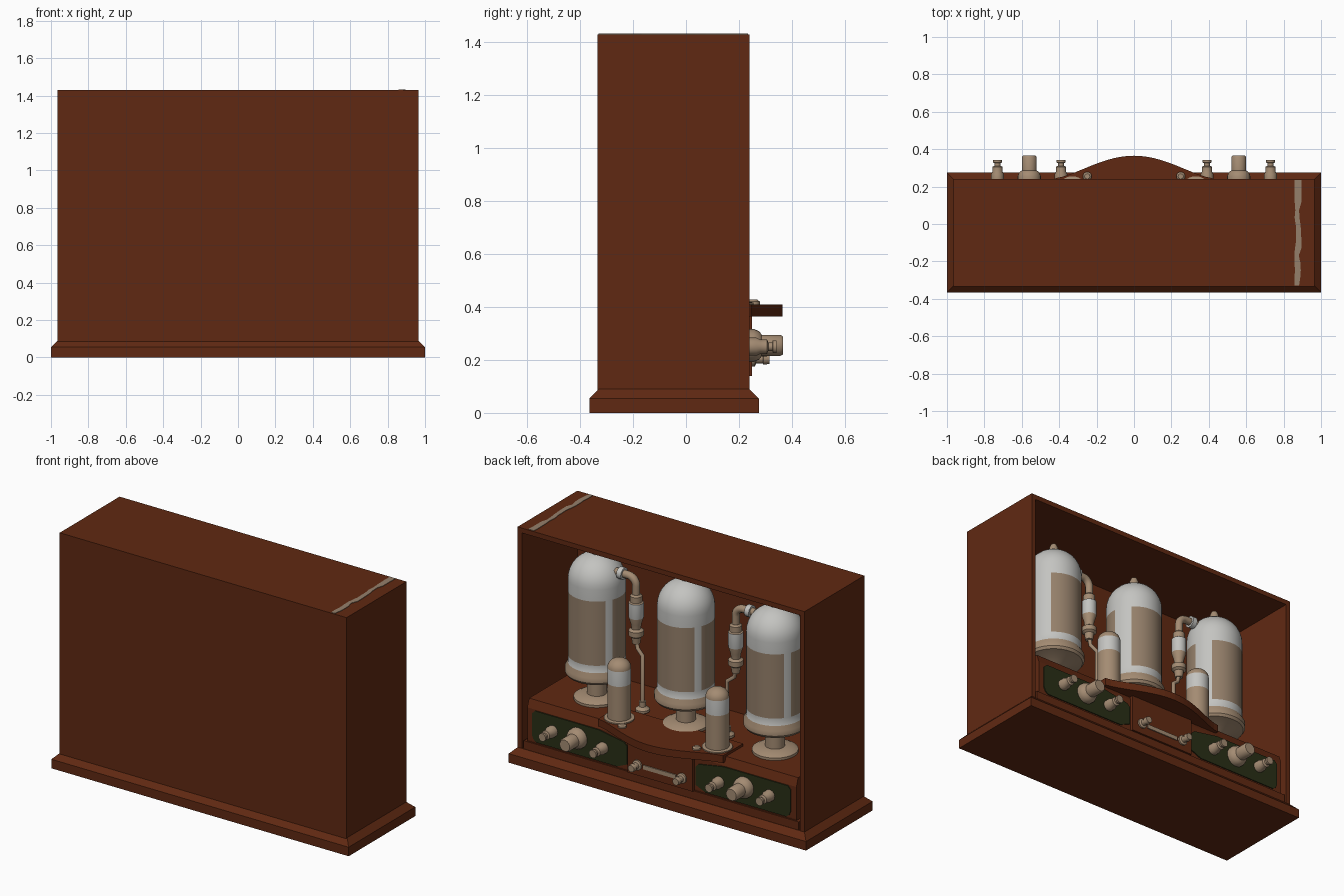
import bpy, bmesh, math, random
from mathutils import Vector

if "Cube" in bpy.data.objects:
    bpy.data.objects.remove(bpy.data.objects["Cube"])
random.seed(4)

def material(name, col):
    m = bpy.data.materials.new(name)
    m.diffuse_color = (*col, 1)
    m.use_nodes = True
    m.node_tree.nodes["Principled BSDF"].inputs["Base Color"].default_value = m.diffuse_color
    return m

BROWN = material("red brown wood", (.118, .022, .006))
TAN = material("tan metal", (.37, .26, .17))
LABEL = material("dull tan band", (.30, .215, .145))
WHITE = material("pale glass", (.55, .55, .53))
GREEN = material("dark green panel", (.022, .028, .008))

def finish(bm, name, mats, loc=(0, 0, 0), rot=(0, 0, 0), smooth=True):
    bmesh.ops.recalc_face_normals(bm, faces=bm.faces)
    me = bpy.data.meshes.new(name)
    bm.to_mesh(me)
    bm.free()
    for m in mats:
        me.materials.append(m)
    if smooth:
        for p in me.polygons:
            p.use_smooth = True
        me.set_sharp_from_angle(angle=math.radians(35))
    ob = bpy.data.objects.new(name, me)
    ob.location, ob.rotation_euler = loc, rot
    bpy.context.collection.objects.link(ob)
    return ob

def box_bm(lo, hi):
    bm = bmesh.new()
    bmesh.ops.create_cube(bm, size=1)
    for v in bm.verts:
        v.co = [lo[i] + (v.co[i] + .5) * (hi[i] - lo[i]) for i in range(3)]
    return bm

def box(name, lo, hi, mat):
    return finish(box_bm(lo, hi), name, [mat], smooth=False)

def prism(name, pts, depth, mat):
    """Extrude a polygon of 3D points along the vector depth."""
    bm = bmesh.new()
    f = bm.faces.new([bm.verts.new(p) for p in pts])
    top = bmesh.ops.extrude_face_region(bm, geom=[f])["geom"]
    # keep the starting cap as the closed end
    if len(bm.faces) < len(pts) + 2:
        bm.faces.new([v for v in f.verts] if f.is_valid else
                     [v for v in bm.verts if v not in top][:len(pts)])
    bmesh.ops.translate(bm, vec=depth, verts=[g for g in top if isinstance(g, bmesh.types.BMVert)])
    return finish(bm, name, [mat], smooth=False)

def lathe(name, prof, mats, rule=lambda z, a: 0, loc=(0, 0, 0), along_y=False, seg=40):
    """Turn a (radius, height) profile; rule picks the colour by height and angle."""
    bm = bmesh.new()
    rings = [[bm.verts.new((max(r, .0005) * math.cos(2 * math.pi * i / seg),
                            max(r, .0005) * math.sin(2 * math.pi * i / seg), z))
              for i in range(seg)] for r, z in prof]
    for k in range(len(rings) - 1):
        for i in range(seg):
            j = (i + 1) % seg
            f = bm.faces.new((rings[k][i], rings[k][j], rings[k + 1][j], rings[k + 1][i]))
            f.material_index = rule((prof[k][1] + prof[k + 1][1]) / 2, (i + .5) * 360 / seg)
    bm.faces.new(rings[0])
    bm.faces.new(rings[-1])
    return finish(bm, name, mats, loc, (-math.pi / 2, 0, 0) if along_y else (0, 0, 0))

def tube(name, pts, r, mat):
    cu = bpy.data.curves.new(name, 'CURVE')
    cu.dimensions = '3D'
    cu.bevel_depth, cu.bevel_resolution, cu.use_fill_caps = r, 3, True
    sp = cu.splines.new('POLY')
    sp.points.add(len(pts) - 1)
    for p, c in zip(sp.points, pts):
        p.co = (*c, 1)
    cu.materials.append(mat)
    ob = bpy.data.objects.new(name, cu)
    bpy.context.collection.objects.link(ob)

# Cabinet shell, open at the back
bm = box_bm((-.965, -.335, .06), (.965, .24, 1.43))
back = max(bm.faces, key=lambda f: f.calc_center_median().y)
bmesh.ops.inset_region(bm, faces=[back], thickness=.042)
ext = bmesh.ops.extrude_discrete_faces(bm, faces=[back])["faces"][0]
bmesh.ops.translate(bm, vec=(0, -.535, 0), verts=ext.verts)
finish(bm, "cabinet_shell", [BROWN], smooth=False)

# Plinth with sloped upper edge
bm = box_bm((-1, -.365, 0), (1, .275, .055))
top = max(bm.faces, key=lambda f: f.calc_center_median().z)
ext = bmesh.ops.extrude_discrete_faces(bm, faces=[top])["faces"][0]
for v in ext.verts:
    v.co.x *= .965
    v.co.y += .035 if v.co.y < 0 else -.035
    v.co.z = .09
finish(bm, "plinth", [BROWN], smooth=False)

# Worn strip across the cabinet top
n = 14
ys = [-.33 + .565 * i / n for i in range(n + 1)]
edge = [(.86 + random.uniform(-.004, .008), y, 1.429) for y in ys]
edge += [(.888 + random.uniform(-.009, .01), y, 1.429) for y in reversed(ys)]
prism("worn_strip", edge, (0, 0, .004), LABEL)

# Chassis with a bevelled rear edge
side = [(-.29, .09), (.222, .09), (.232, .15), (.232, .345), (.215, .395), (-.29, .395)]
prism("chassis", [(-.905, y, z) for y, z in side], (1.81, 0, 0), BROWN)

# Bowed deck ledge
arc = [(-.42 + .84 * i / 24, .245 + .12 * math.cos(math.pi * (i / 24 - .5)) ** 1.4 if 0 < i < 24 else .245)
       for i in range(25)]
prism("bowed_ledge", [(-.42, .05, .365)] + [(x, y, .365) for x, y in arc] + [(.42, .05, .365)],
      (0, 0, .045), BROWN)

# Centre control panel, plaque and lower rail
box("centre_panel", (-.22, .2, .14), (.22, .25, .37), BROWN)
box("centre_plaque", (-.11, .249, .19), (.11, .256, .215), TAN)
box("lower_rail", (-.925, .2, .085), (.925, .238, .14), BROWN)

def knob(name, x, z, y, prof, seg=24):
    lathe(name, prof, [TAN], loc=(x, y, z), along_y=True, seg=seg)

BIG = [(.062, 0), (.062, .02), (.054, .04), (.040, .05), (.040, .12), (.034, .13)]
SMALL = [(.034, 0), (.034, .03), (.027, .045), (.027, .07), (.016, .075), (.016, .09), (.024, .092), (.024, .105)]
TOGGLE = [(.03, 0), (.03, .015), (.018, .02), (.018, .045), (.023, .047), (.02, .07)]

for s, tag in ((1, "right"), (-1, "left")):
    # Green control panels and their knobs
    outline = [(.86, .165), (.87, .19), (.87, .32), (.85, .34), (.42, .34), (.25, .31), (.23, .29), (.23, .18), (.30, .15), (.84, .15)]
    prism("control_panel_" + tag, [(s * x, .23, z) for x, z in outline], (0, .008, 0), GREEN)
    knob("large_knob_" + tag, s * .56, .255, .236, BIG)
    knob("outer_knob_" + tag, s * .73, .25, .236, SMALL)
    knob("inner_knob_" + tag, s * .39, .24, .236, SMALL)
    knob("toggle_" + tag, s * .15, .205, .245, TOGGLE)
    lathe("deck_screw_" + tag, [(.024, 0), (.024, .012), (.014, .02)], [TAN], loc=(s * .25, .255, .408), seg=16)

    # Small valve with domed cap
    prof = [(.085, 0), (.085, .012), (.066, .015), (.066, .225), (.066, .315)]
    prof += [(.066 * math.cos(a), .315 + .055 * math.sin(a)) for a in [math.pi / 12 * i for i in range(1, 7)]]
    lathe("small_valve_" + tag, prof, [TAN, WHITE], lambda z, a: int(.225 < z < .315),
          (s * .33, .17, .405), seg=32)

    # Elbow lead from the outer valve shoulder to the deck
    bend = [(s * (.385 - .05 * math.sin(a)), 0, 1.15 + .05 * math.cos(a)) for a in [math.pi / 12 * i for i in range(7)]]
    tube("elbow_lead_" + tag, [(s * .47, 0, 1.2)] + bend + [(s * .335, 0, 1.08)], .023, TAN)
    tube("elbow_collar_" + tag, [(s * .445, 0, 1.2), (s * .415, 0, 1.2)], .036, WHITE)
    lathe("insulator_" + tag,
          [(.022, .80), (.028, .84), (.042, .85), (.042, .88), (.026, .89), (.03, .92), (.042, .96),
           (.042, 1.05), (.034, 1.055), (.034, 1.09), (.024, 1.1)],
          [TAN, WHITE], lambda z, a: int(.96 < z < 1.05), (s * .335, 0, 0), seg=24)
    tube("lead_rod_" + tag, [(s * .335, 0, .82), (s * .325, 0, .77), (s * .285, .01, .74), (s * .285, .01, .40)], .012, TAN)
    lathe("lead_foot_" + tag, [(.04, 0), (.04, .015), (.02, .03), (.02, .06)], [TAN], loc=(s * .285, .01, .405), seg=20)

# Three large valves: socket, flared base, banded glass, tip
base = [(.128, 0), (.128, .015), (.1, .03), (.055, .035), (.055, .12), (.1, .14), (.165, .155),
        (.176, .17), (.176, .20), (.16, .225)]
glass = [(.16, .27), (.16, .66), (.16, .73)]
glass += [(.16 * math.cos(a), .73 + .155 * math.sin(a)) for a in [math.pi / 18 * i for i in range(1, 9)]]
tip = [(.025, .89), (.025, .915), (.016, .935), (0, .94)]

def valve_colour(z, a):
    if z < .225 or z > .887:
        return 0
    band = 45 < a < 143 or 156 < a < 216 or a > 324 or a < 5 or 234 < a < 306
    return 2 if .27 < z < .66 and band else 1

for x, tag in ((-.6, "left"), (0, "centre"), (.6, "right")):
    lathe("large_valve_" + tag, base + glass + tip, [TAN, WHITE, LABEL], valve_colour, (x, 0, .395), seg=48)
